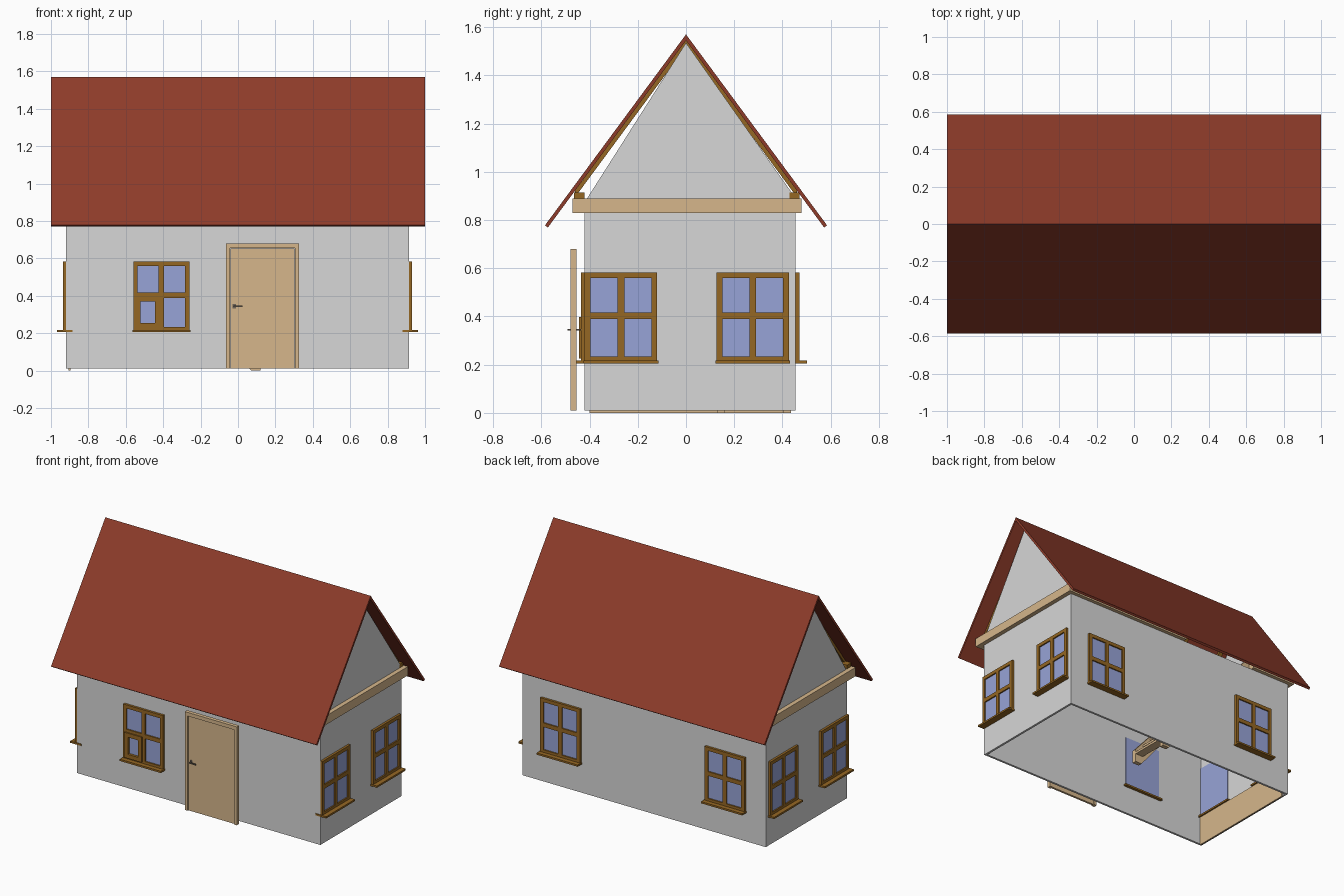
import bpy, bmesh
from math import radians

cube = bpy.data.objects.get("Cube")
if cube:
    bpy.data.objects.remove(cube, do_unlink=True)


def material(name, rgb):
    m = bpy.data.materials.new(name)
    m.use_nodes = True
    m.diffuse_color = (*rgb, 1)
    m.node_tree.nodes["Principled BSDF"].inputs["Base Color"].default_value = (*rgb, 1)
    return m


PLASTER = material("light grey plaster", (.68, .68, .68))
TILE = material("red roof", (.27, .044, .023))
PALE = material("pale wood", (.67, .47, .26))
BROWN = material("brown wood", (.30, .135, .017))
GLASS = material("blue glass", (.31, .37, .68))
METAL = material("dark metal", (.16, .13, .1))


def finish(name, bm, mat, loc=(0, 0, 0), turn=0):
    bmesh.ops.recalc_face_normals(bm, faces=bm.faces)
    mesh = bpy.data.meshes.new(name)
    bm.to_mesh(mesh)
    bm.free()
    mesh.materials.append(mat)
    ob = bpy.data.objects.new(name, mesh)
    ob.location = loc
    ob.rotation_euler.z = radians(turn)
    bpy.context.collection.objects.link(ob)
    return ob


def boxes(name, mat, spans, **place):
    """One object from boxes given as (x range, y range, z range)."""
    bm = bmesh.new()
    for span in spans:
        for v in bmesh.ops.create_cube(bm, size=1)["verts"]:
            v.co = [a + (b - a) * (c + .5) for (a, b), c in zip(span, v.co)]
    return finish(name, bm, mat, **place)


def prism(name, mat, profile, axis_range):
    """Extrude a (y, z) profile along x."""
    bm = bmesh.new()
    a, b = axis_range
    face = bm.faces.new([bm.verts.new((a, y, z)) for y, z in profile])
    new = bmesh.ops.extrude_face_region(bm, geom=[face])["geom"]
    bmesh.ops.translate(bm, vec=(b - a, 0, 0),
                        verts=[v for v in new if isinstance(v, bmesh.types.BMVert)])
    return finish(name, bm, mat)


def ring(x0, x1, z0, z1, w, depth):
    """Four bars of width w around a rectangle."""
    return [((x0, x0 + w), depth, (z0, z1)), ((x1 - w, x1), depth, (z0, z1)),
            ((x0 + w, x1 - w), depth, (z0, z0 + w)),
            ((x0 + w, x1 - w), depth, (z1 - w, z1))]


# Walls, open underneath
X0, X1, Y0, Y1, T = -.92, .915, -.42, .455, .015
Z0, TOP = .01, .83
boxes("walls", PLASTER, [
    ((X0, X1), (Y0, Y0 + T), (Z0, TOP)), ((X0, X1), (Y1 - T, Y1), (Z0, TOP)),
    ((X0, X0 + T), (Y0 + T, Y1 - T), (Z0, TOP)),
    ((X1 - T, X1), (Y0 + T, Y1 - T), (Z0, TOP))])
gable = [(-.41, .89), (.455, .89), (0, 1.535)]
prism("left_gable", PLASTER, gable, (X1 - T, X1))
prism("right_gable", PLASTER, gable, (X0, X0 + T))

# Attic floor with a stair opening at the back
FLOOR = (TOP, .89)
boxes("attic_floor", PALE, [
    ((-.95, -.61), (-.47, .48), FLOOR), ((-.04, .945), (-.47, .48), FLOOR),
    ((-.61, -.04), (-.47, .13), FLOOR)])

# Roof, rafters and wall plates
prism("roof", TILE, [(-.585, .778), (0, 1.57), (.585, .778),
                     (.573, .769), (0, 1.545), (-.573, .769)], (-1, 1))
for i in range(7):
    x = -.88 + i * .29
    prism("rafter", BROWN, [(-.46, .922), (0, 1.545), (.46, .922),
                            (.46, .895), (0, 1.518), (-.46, .895)], (x, x + .03))
boxes("wall_plates", BROWN, [((X0, X1), (-.465, -.42), (.89, .915)),
                             ((X0, X1), (.43, .47), (.89, .915))])


# Windows: built facing -y, then turned to their wall
def window(name, x, y, turn, sash=False):
    place = dict(loc=(x, y, 0), turn=turn)
    lo, hi, mid, half = .21, .583, .403, .15
    depth = (-.016, 0)
    frame = ring(-half, half, lo, hi, .024, depth)
    frame += [((-.014, .014), depth, (lo + .024, hi - .024)),
              ((-half + .024, -.014), depth, (mid - .014, mid + .014)),
              ((.014, half - .024), depth, (mid - .014, mid + .014))]
    boxes(name + "_frame", BROWN, frame, **place)
    boxes(name + "_glass", GLASS,
          [((-half + .01, half - .01), (-.007, T + .003), (lo + .01, hi - .01))], **place)
    boxes(name + "_sill", BROWN,
          [((-half - .005, half + .005), (-.047, T + .02), (.205, .217))], **place)
    if sash:
        boxes(name + "_sash", BROWN, ring(-.138, -.006, .225, .397, .028, (-.024, -.005)),
              **place)


window("front_window", -.41, Y0, 0, sash=True)
for x in (-.62, .62):
    window("back_window", x, Y1, 180)
for y in (-.27, .277):
    window("left_window", X1, y, 90)
    window("right_window", X0, y, -90)

# Door standing just proud of the wall
DEPTH = (-.48, -.455)
boxes("door_frame", PALE, [
    ((-.065, -.043), DEPTH, (Z0, .68)), ((.305, .327), DEPTH, (Z0, .68)),
    ((-.043, .305), DEPTH, (.655, .68))])
boxes("door", PALE, [((-.041, .303), (-.472, -.457), (Z0, .653))])
boxes("door_handle", METAL, [
    ((-.03, -.012), (-.475, -.454), (.333, .357)),
    ((-.024, -.016), (-.492, -.436), (.341, .349)),
    ((-.024, .025), (-.492, -.486), (.341, .349)),
    ((-.024, .025), (-.442, -.436), (.341, .349))])

# Indoor panelling under the right windows
boxes("wall_panelling", PALE, [((X0 + T, -.895), (-.4, .42), (0, .205))])

# Staircase climbing to the attic opening
STEPS = 12
run, rise = .73 / STEPS, .86 / STEPS
boxes("stair_treads", PALE, [
    ((.12 - (i + 1) * run, .12 - i * run), (.16, .41), ((i + 1) * rise - .015, (i + 1) * rise))
    for i in range(STEPS)])
for y in (.13, .405):
    bm = bmesh.new()
    side = [bm.verts.new((px, y, pz)) for px, pz in
            ((.12, 0), (.12, .09), (-.58, .89), (-.61, .89), (-.61, .83), (.07, 0))]
    new = bmesh.ops.extrude_face_region(bm, geom=[bm.faces.new(side)])["geom"]
    bmesh.ops.translate(bm, vec=(0, .03, 0),
                        verts=[v for v in new if isinstance(v, bmesh.types.BMVert)])
    finish("stair_stringer", bm, PALE)
